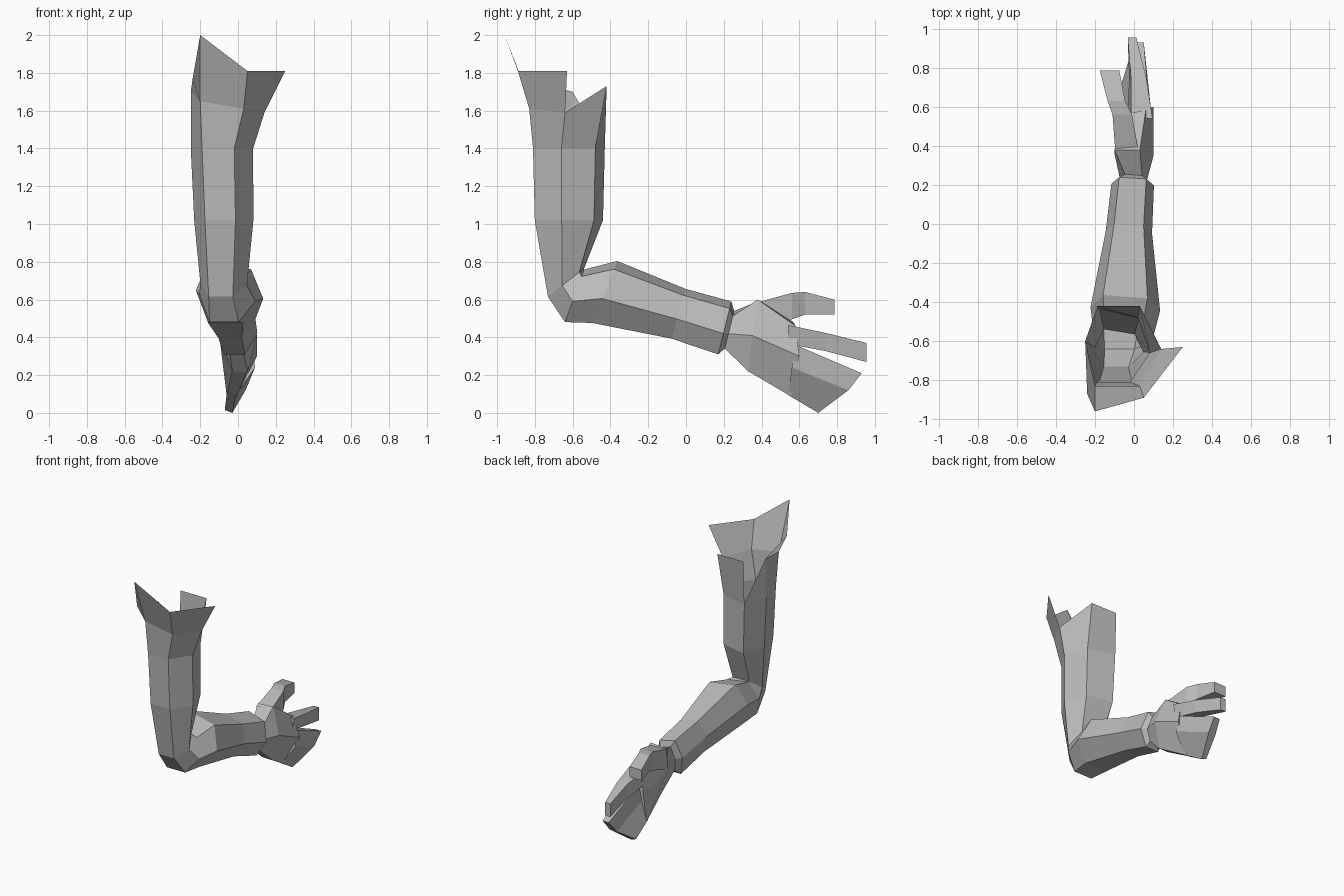
import bpy, bmesh, math
from mathutils import Vector

cube = bpy.data.objects.get("Cube")
if cube:
    bpy.data.objects.remove(cube)

grey = bpy.data.materials.new("plain grey")
grey.use_nodes = True
colour = (0.5, 0.5, 0.5, 1)
grey.diffuse_color = colour
grey.node_tree.nodes["Principled BSDF"].inputs["Base Color"].default_value = colour


def loft(name, rows, closed=True, caps=(), extra=()):
    """Join rows of points with quads; caps lists the row indices to close."""
    bm = bmesh.new()
    grid = [[bm.verts.new(p) for p in row] for row in rows]
    count = len(rows[0])
    for low, high in zip(grid, grid[1:]):
        for i in range(count if closed else count - 1):
            j = (i + 1) % count
            bm.faces.new((low[i], low[j], high[j], high[i]))
    for index in caps:
        bm.faces.new(grid[index] if index else grid[index][::-1])
    for corners in extra:
        bm.faces.new([grid[r][c] for r, c in corners])
    bmesh.ops.recalc_face_normals(bm, faces=bm.faces)
    mesh = bpy.data.meshes.new(name)
    bm.to_mesh(mesh)
    bm.free()
    mesh.materials.append(grey)
    part = bpy.data.objects.new(name, mesh)
    bpy.context.collection.objects.link(part)
    return part


# Six-sided limb section: front pair, left side, back pair, right side
SECTION = [(-.10, -.19), (.07, -.19), (.17, -.04), (.11, .14), (-.10, .19), (-.16, .01)]


def ring(x, y, z, width, depth, tilt):
    """Limb section at a centre; tilt turns its depth from +y towards +z."""
    c, s = math.cos(math.radians(tilt)), math.sin(math.radians(tilt))
    return [Vector((x + u * width, y + v * depth * c, z + v * depth * s)) for u, v in SECTION]


def block(x, y, z, half_x, half_z, lean=0):
    """Four-cornered finger section; lean shifts the top corners in x."""
    return [Vector((x + sx * half_x + sz * lean, y, z + sz * half_z))
            for sx, sz in ((-1, -1), (1, -1), (1, 1), (-1, 1))]


# Upper arm, elbow, forearm and wrist
shoulder_ring = ring(-.09, -.62, 1.4, 1, 1, 0)
arm_rings = [
    shoulder_ring,
    ring(-.08, -.62, 1.02, .95, .95, 0),
    ring(-.08, -.635, .69, .75, .64, 38),
    ring(-.06, -.59, .62, .9, .78, 70),
    ring(-.05, -.43, .64, 1.08, .93, 68),
    ring(-.03, -.04, .525, .72, .72, 74),
    ring(-.01, .205, .45, .66, .76, 76),
    ring(-.005, .23, .44, .42, .54, 76),
]
loft("arm", arm_rings, caps=(-1,))

# Torn sleeve top, open in a notch at the right rear corner
base = [shoulder_ring[-1]] + shoulder_ring[:-1]
rim = [(-.25, -.6, 1.7), (-.2, -.83, 1.65), (.03, -.83, 1.61),
       (.14, -.64, 1.59), (.03, -.42, 1.73), (-.19, -.42, 1.73)]
loft("shoulder", [base, rim], closed=False, extra=[((0, 5), (0, 0), (1, 0))])

# Flared front collar
collar = [(-.24, -.87, 1.77), (-.2, -.96, 2), (.05, -.89, 1.81), (.25, -.63, 1.81)]
loft("collar", [rim[:4], collar], closed=False)

# Palm, flattening towards the knuckles
wrist = arm_rings[-1]
palm_middle = [(-.03, .33, .22), (.05, .33, .22), (.1, .35, .41),
               (.03, .38, .6), (-.1, .38, .59), (-.1, .36, .42)]
knuckles = [(-.06, .56, .09), (-.01, .56, .085), (.1, .6, .3),
            (.06, .58, .46), (-.03, .57, .48), (-.03, .56, .3)]
loft("palm", [wrist, palm_middle, knuckles], caps=(-1,))

# Lower fingers held together, curling inwards
finger_root = [(-.06, .54, .1), (-.01, .54, .095), (.09, .56, .24),
               (.08, .58, .36), (-.01, .58, .36), (-.02, .56, .24)]
finger_tip = [(-.07, .7, .015), (-.03, .7, 0), (.04, .86, .12),
              (.05, .93, .21), (0, .93, .21), (-.02, .86, .12)]
loft("lower_fingers", [finger_root, finger_tip], caps=(0, -1))

# Index finger
loft("index_finger", [
    block(.03, .54, .415, .055, .05, .01),
    block(.02, .74, .375, .04, .048, .005),
    block(-.01, .955, .32, .022, .05),
], caps=(0, -1))

# Thumb
loft("thumb", [
    block(-.035, .36, .5, .06, .08),
    block(-.06, .56, .565, .05, .07),
    block(-.09, .63, .58, .045, .06),
    block(-.125, .785, .56, .05, .04),
], caps=(0, -1))
